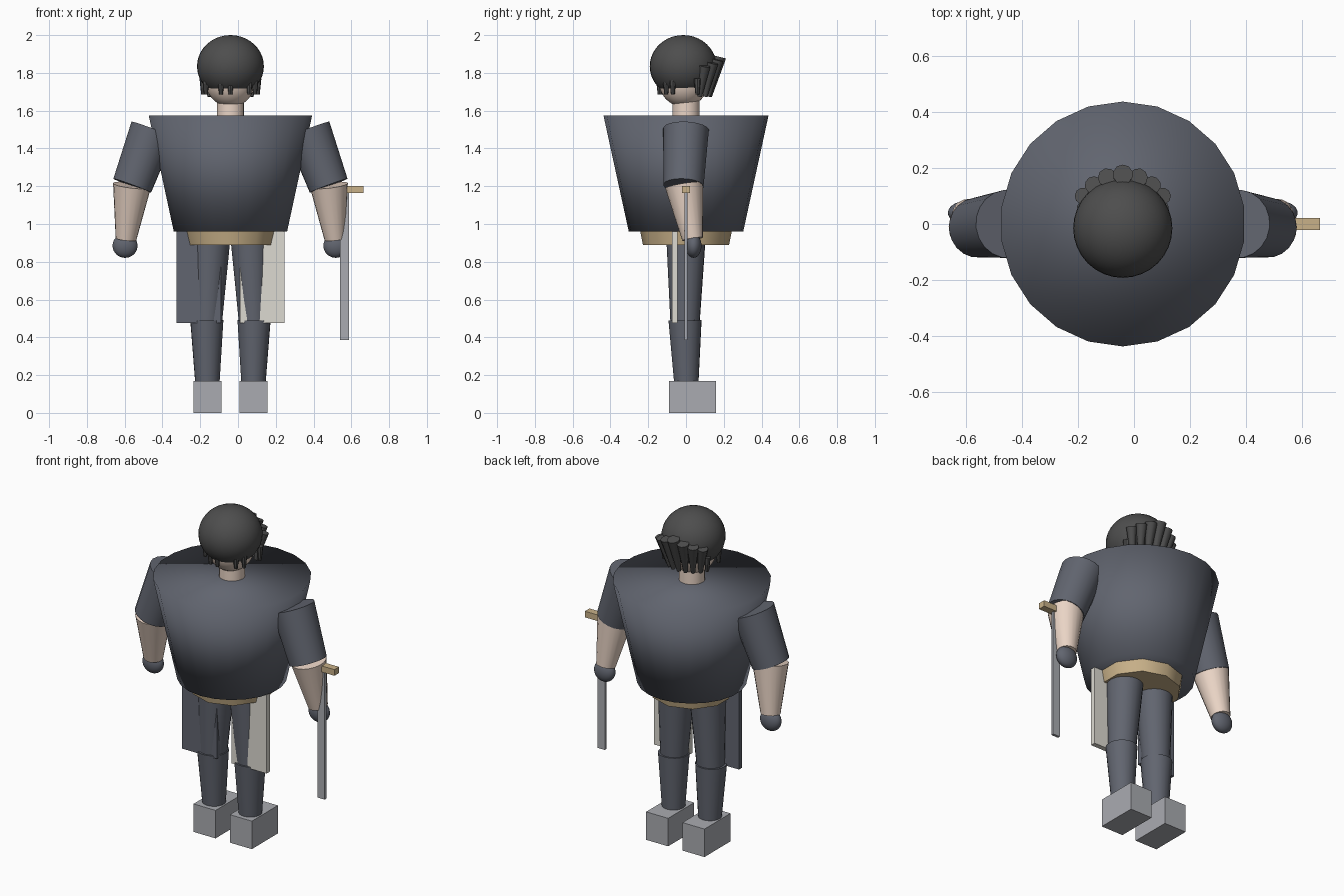
import bpy, bmesh
from math import radians, sin, cos
from mathutils import Vector, Matrix

if "Cube" in bpy.data.objects:
    bpy.data.objects.remove(bpy.data.objects["Cube"])

CX = -0.04  # mirror plane of the body


def material(name, rgb):
    m = bpy.data.materials.new(name)
    m.diffuse_color = (*rgb, 1)
    m.use_nodes = True
    m.node_tree.nodes["Principled BSDF"].inputs["Base Color"].default_value = m.diffuse_color
    return m


CLOTH = material("dark_cloth", (0.12, 0.13, 0.16))
HAIR = material("hair", (0.075, 0.075, 0.075))
SKIN = material("skin", (0.82, 0.66, 0.56))
TAN = material("tan", (0.58, 0.44, 0.25))
CREAM = material("cream", (0.72, 0.70, 0.64))
STEEL = material("steel", (0.40, 0.41, 0.44))


def finish(name, bm, mat, smooth_angle=None):
    me = bpy.data.meshes.new(name)
    bm.to_mesh(me)
    bm.free()
    me.materials.append(mat)
    if smooth_angle:
        me.shade_smooth()
        if smooth_angle < 180:
            me.set_sharp_from_angle(angle=radians(smooth_angle))
    ob = bpy.data.objects.new(name, me)
    bpy.context.collection.objects.link(ob)
    return ob


def taper(name, p0, p1, r0, r1, mat, segs=20, angle=40):
    """Capped cone between two points."""
    p0, p1 = Vector(p0), Vector(p1)
    d = p1 - p0
    rot = d.to_track_quat('Z', 'Y').to_matrix().to_4x4()
    bm = bmesh.new()
    bmesh.ops.create_cone(bm, cap_ends=True, segments=segs, radius1=r0, radius2=r1,
                          depth=d.length, matrix=Matrix.Translation((p0 + p1) / 2) @ rot)
    return finish(name, bm, mat, angle)


def ball(name, centre, radii, mat):
    bm = bmesh.new()
    bmesh.ops.create_uvsphere(bm, u_segments=32, v_segments=20, radius=1,
                              matrix=Matrix.Translation(centre) @ Matrix.Diagonal((*radii, 1)))
    return finish(name, bm, mat, 180)


def box(name, lo, hi, mat):
    lo, hi = Vector(lo), Vector(hi)
    bm = bmesh.new()
    bmesh.ops.create_cube(bm, size=1, matrix=Matrix.Translation((lo + hi) / 2)
                          @ Matrix.Diagonal((*(hi - lo), 1)))
    return finish(name, bm, mat)


# Torso, belt, neck
taper("torso", (CX, 0, 0.96), (CX, 0, 1.575), 0.303, 0.437, CLOTH, 22, 180)
taper("belt", (CX, 0, 0.89), (CX, 0, 0.965), 0.228, 0.243, TAN, 10, 60)
taper("neck", (CX, 0, 1.56), (CX, 0, 1.68), 0.072, 0.072, SKIN)

# Head and hair cap
ball("head", (CX, -0.012, 1.76), (0.133, 0.133, 0.14), SKIN)
ball("hair_cap", (CX, -0.015, 1.835), (0.177, 0.177, 0.165), HAIR)

# Long locks round the back of the head
for i in range(-3, 4):
    a = radians(90 + i * 17)
    top_r, low_r = 0.192 - 0.003 * abs(i), 0.14
    taper("back_lock", (CX + low_r * cos(a), -0.015 + low_r * sin(a), 1.675),
          (CX + top_r * cos(a), -0.015 + top_r * sin(a), 1.885 - 0.016 * abs(i)),
          0.012, 0.036 - 0.002 * abs(i), HAIR, 10)

# Short fringe locks
for x, y in ((-0.09, -0.135), (-0.04, -0.14), (0.06, -0.105), (0.09, -0.07),
             (-0.17, -0.07), (-0.185, 0.06), (0.105, 0.06)):
    taper("fringe_lock", (x, y, 1.685), (x, y, 1.77), 0.01, 0.019, HAIR, 8)

for side, s in (("left", -1), ("right", 1)):
    def at(x, y, z):
        return (CX + s * x, y, z)

    # Arms
    taper(side + "_upper_arm", at(0.52, -0.013, 1.203), at(0.41, 0, 1.50),
          0.107, 0.122, CLOTH)
    taper(side + "_forearm", at(0.553, 0.035, 0.92), at(0.521, -0.01, 1.205),
          0.055, 0.101, SKIN)
    ball(side + "_hand", at(0.558, 0.04, 0.885), (0.066, 0.042, 0.064), CLOTH)

    # Legs
    taper(side + "_thigh", at(0.122, -0.005, 0.485), at(0.104, 0, 0.94),
          0.078, 0.105, CLOTH)
    taper(side + "_shin", at(0.122, 0.002, 0.15), at(0.125, -0.005, 0.49),
          0.064, 0.088, CLOTH)
    x0, x1 = sorted((CX + s * 0.048, CX + s * 0.196))
    box(side + "_boot", (x0, -0.09, 0), (x1, 0.16, 0.17), STEEL)

    # Hanging coat panels
    x0, x1 = sorted((CX + s * 0.05, CX + s * 0.285))
    box(side + "_coat_panel", (x0, -0.075, 0.477), (x1, -0.045, 0.965),
        CREAM if s > 0 else CLOTH)

# Sword
box("sword_blade", (0.54, -0.008, 0.385), (0.588, 0.008, 1.17), STEEL)
box("sword_guard", (0.465, -0.022, 1.163), (0.664, 0.022, 1.2), TAN)
